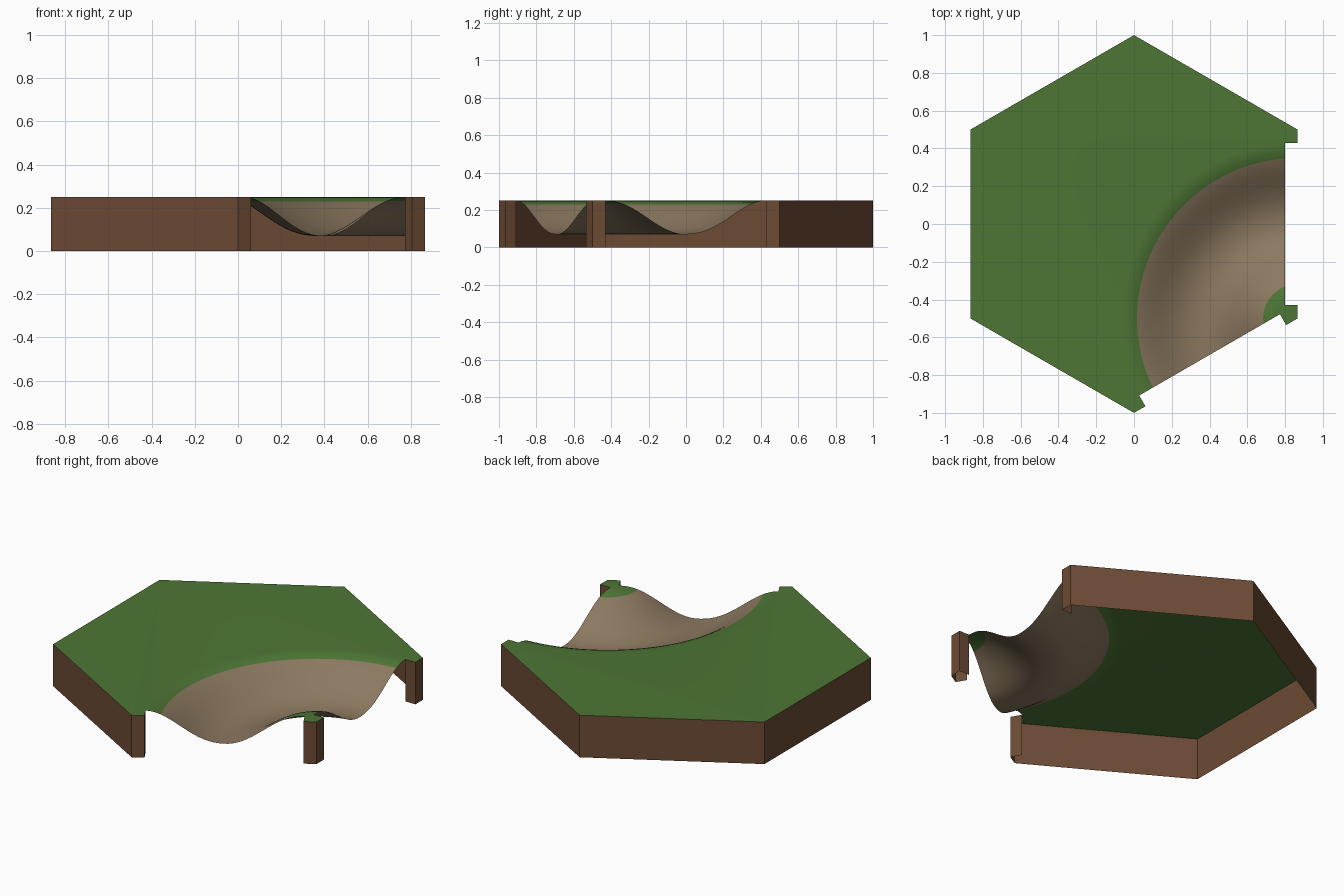
import bpy, bmesh
from math import radians, sin, cos, asin, pi, hypot, sqrt

if "Cube" in bpy.data.objects:
    bpy.data.objects.remove(bpy.data.objects["Cube"])

TOP, BED = 0.25, 0.07            # grass height, channel bottom
DEPTH, POST = 0.066, 0.07        # notch depth, wall stub length
RINGS, ARC = 32, 48
A0, A1 = radians(90), radians(210)   # directions of the two open edges
VX, VY = sqrt(3) / 2, -0.5           # hexagon corner the channel bends around


def material(name, rgb):
    m = bpy.data.materials.new(name)
    m.diffuse_color = (*rgb, 1)
    m.use_nodes = True
    m.node_tree.nodes["Principled BSDF"].inputs["Base Color"].default_value = m.diffuse_color
    return m


grass = material("grass", (0.075, 0.18, 0.036))
bed = material("riverbed", (0.26, 0.19, 0.115))
earth = material("earth", (0.15, 0.07, 0.035))


def polar(r, a):
    return VX + r * cos(a), VY + r * sin(a)


def edge_point(edge, s, inset):
    # point s along an open edge from the bend corner, pushed inwards
    a, side = ((A0, 1), (A1, -1))[edge]
    x, y = polar(s, a)
    return (x + side * inset * cos(a + pi / 2), y + side * inset * sin(a + pi / 2))


def height(r):
    # smooth bank from the bed up to the grass
    u = (0.5 - r) / (0.5 - R0) if r < 0.5 else ((r - 0.5) / (R1 - 0.5)) ** 1.15
    return BED + (TOP - BED) * (1 - cos(pi * u)) / 2


def finish(bm, name, mats):
    me = bpy.data.meshes.new(name)
    bm.to_mesh(me)
    bm.free()
    for m in mats:
        me.materials.append(m)
    ob = bpy.data.objects.new(name, me)
    bpy.context.collection.objects.link(ob)
    return ob


R0, R1 = hypot(POST, DEPTH), hypot(1 - POST, DEPTH)
hexagon = [(cos(radians(90 + 60 * i)), sin(radians(90 + 60 * i))) for i in range(6)]
far_corners = [(VX, 0.5)] + hexagon[:4]      # counter-clockwise round the closed sides

# Terrain: channel swept round the corner, grass on both sides
bm = bmesh.new()
radii = sorted([R0 + (R1 - R0) * i / RINGS for i in range(RINGS + 1)] + [0.182, 0.85])
rows = []
for r in radii:
    off = asin(DEPTH / r)
    z = height(r)
    rows.append([bm.verts.new((*polar(r, A0 + off + (A1 - A0 - 2 * off) * j / ARC), z))
                 for j in range(ARC + 1)])
for i in range(len(rows) - 1):
    mid = (radii[i] + radii[i + 1]) / 2
    for j in range(ARC):
        f = bm.faces.new((rows[i][j], rows[i + 1][j], rows[i + 1][j + 1], rows[i][j + 1]))
        f.smooth = True
        f.material_index = 1 if 0.182 < mid < 0.85 else 0


def flat(points):
    return [bm.verts.new((x, y, TOP)) for x, y in points]


# small grass corner inside the bend
bm.faces.new(flat([edge_point(1, POST, 0), (VX, VY), edge_point(0, POST, 0)]) + rows[0])
# large grass field outside the bend
bm.faces.new(flat([edge_point(0, 1 - POST, 0)] + far_corners
                  + [edge_point(1, 1 - POST, 0)]) + rows[-1][::-1])
for f in bm.faces:
    f.normal_update()
    if f.normal.z < 0:
        f.normal_flip()
for f in bm.faces:
    f.smooth = True
finish(bm, "terrain", [grass, bed])

# Walls: thin skirts with short returns at the channel openings
def wall(name, path):
    bm = bmesh.new()
    cols = [[bm.verts.new((x, y, z)) for z in (0, TOP)] for x, y in path]
    for a, b in zip(cols, cols[1:]):
        bm.faces.new((a[0], b[0], b[1], a[1]))
    finish(bm, name, [earth])


wall("side_walls", [edge_point(0, 1 - POST, DEPTH), edge_point(0, 1 - POST, 0)]
     + far_corners + [edge_point(1, 1 - POST, 0), edge_point(1, 1 - POST, DEPTH)])
wall("corner_post", [edge_point(1, POST, DEPTH), edge_point(1, POST, 0), (VX, VY),
                     edge_point(0, POST, 0), edge_point(0, POST, DEPTH)])
